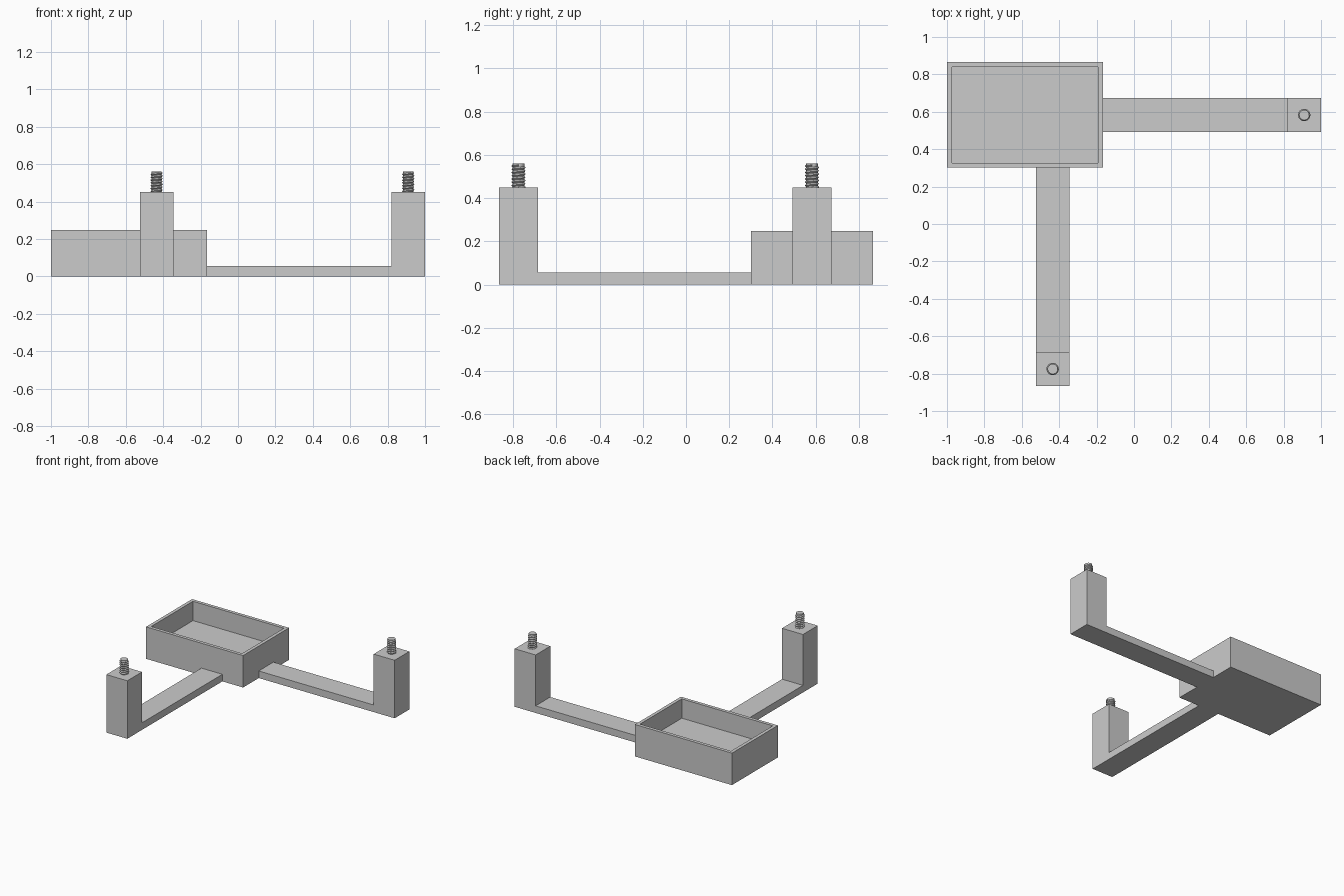
import bpy, bmesh
from math import pi
from mathutils import Matrix, Vector

cube = bpy.data.objects.get("Cube")
if cube:
    bpy.data.objects.remove(cube, do_unlink=True)

GREY = bpy.data.materials.new("plain_grey")
GREY.use_nodes = True
GREY.diffuse_color = (0.6, 0.6, 0.6, 1)
GREY.node_tree.nodes["Principled BSDF"].inputs["Base Color"].default_value = GREY.diffuse_color

THICK = 0.055        # thickness of the arms
POST = 0.45          # height of the end posts
WIDTH = 0.18         # width of arms and posts
PITCH = 0.015        # screw thread pitch


def finish(name, bm):
    mesh = bpy.data.meshes.new(name)
    bm.to_mesh(mesh)
    bm.free()
    mesh.materials.append(GREY)
    obj = bpy.data.objects.new(name, mesh)
    bpy.context.collection.objects.link(obj)
    return obj


def tray(name, x0, x1, y0, y1, height, wall, depth):
    bm = bmesh.new()
    size = Matrix.Diagonal((x1 - x0, y1 - y0, height, 1))
    place = Matrix.Translation(((x0 + x1) / 2, (y0 + y1) / 2, height / 2))
    bmesh.ops.create_cube(bm, size=1, matrix=place @ size)
    bm.normal_update()
    # sink the inset top face to form the recess
    top = max(bm.faces, key=lambda f: f.calc_center_median().z)
    bmesh.ops.inset_region(bm, faces=[top], thickness=wall, use_even_offset=True)
    inner = bmesh.ops.extrude_face_region(bm, geom=[top])["geom"]
    bmesh.ops.delete(bm, geom=[top], context='FACES_ONLY')
    verts = [v for v in inner if isinstance(v, bmesh.types.BMVert)]
    bmesh.ops.translate(bm, verts=verts, vec=(0, 0, -depth))
    bmesh.ops.recalc_face_normals(bm, faces=bm.faces)
    finish(name, bm)


def arm(name, length, start, turn):
    # L-shaped side profile extruded across the arm width
    bm = bmesh.new()
    inner = length - WIDTH
    profile = [(0, 0), (length, 0), (length, POST), (inner, POST), (inner, THICK), (0, THICK)]
    face = bm.faces.new([bm.verts.new((x, -WIDTH / 2, z)) for x, z in profile])
    side = bmesh.ops.extrude_face_region(bm, geom=[face])["geom"]
    verts = [v for v in side if isinstance(v, bmesh.types.BMVert)]
    bmesh.ops.translate(bm, verts=verts, vec=(0, WIDTH, 0))
    bmesh.ops.recalc_face_normals(bm, faces=bm.faces)
    place = Matrix.Translation(start) @ Matrix.Rotation(turn, 4, 'Z')
    bm.transform(place)
    finish(name, bm)
    return place @ Vector((length - WIDTH / 2, 0, POST))


def screw(name, base):
    # solid core
    bm = bmesh.new()
    bmesh.ops.create_cone(bm, cap_ends=True, segments=24, radius1=0.027, radius2=0.027,
                          depth=0.12, matrix=Matrix.Translation((0, 0, 0.051)))
    finish(name + "_core", bm).location = base
    # helical thread swept from one tooth
    bm = bmesh.new()
    tooth = [bm.verts.new((r, 0, h * PITCH)) for r, h in ((0.026, 0), (0.033, 0.5), (0.026, 1))]
    for a, b in zip(tooth, tooth[1:]):
        bm.edges.new((a, b))
    thread = finish(name + "_thread", bm)
    thread.location = base - Vector((0, 0, 0.01))
    mod = thread.modifiers.new("Helix", 'SCREW')
    mod.axis = 'Z'
    mod.angle = 2 * pi
    mod.screw_offset = PITCH
    mod.iterations = 7
    mod.steps = mod.render_steps = 24
    mod.use_smooth_shade = False
    mod.use_normal_calculate = True


# Open box
tray("tray", -1, -0.167, 0.301, 0.865, 0.248, 0.026, 0.15)

# Arms with posts and threaded pegs
arms = (("left_arm", 1.167, (-0.167, 0.583, 0), 0),
        ("front_arm", 1.166, (-0.435, 0.301, 0), -pi / 2))
for name, length, start, turn in arms:
    screw(name + "_screw", arm(name, length, start, turn))
